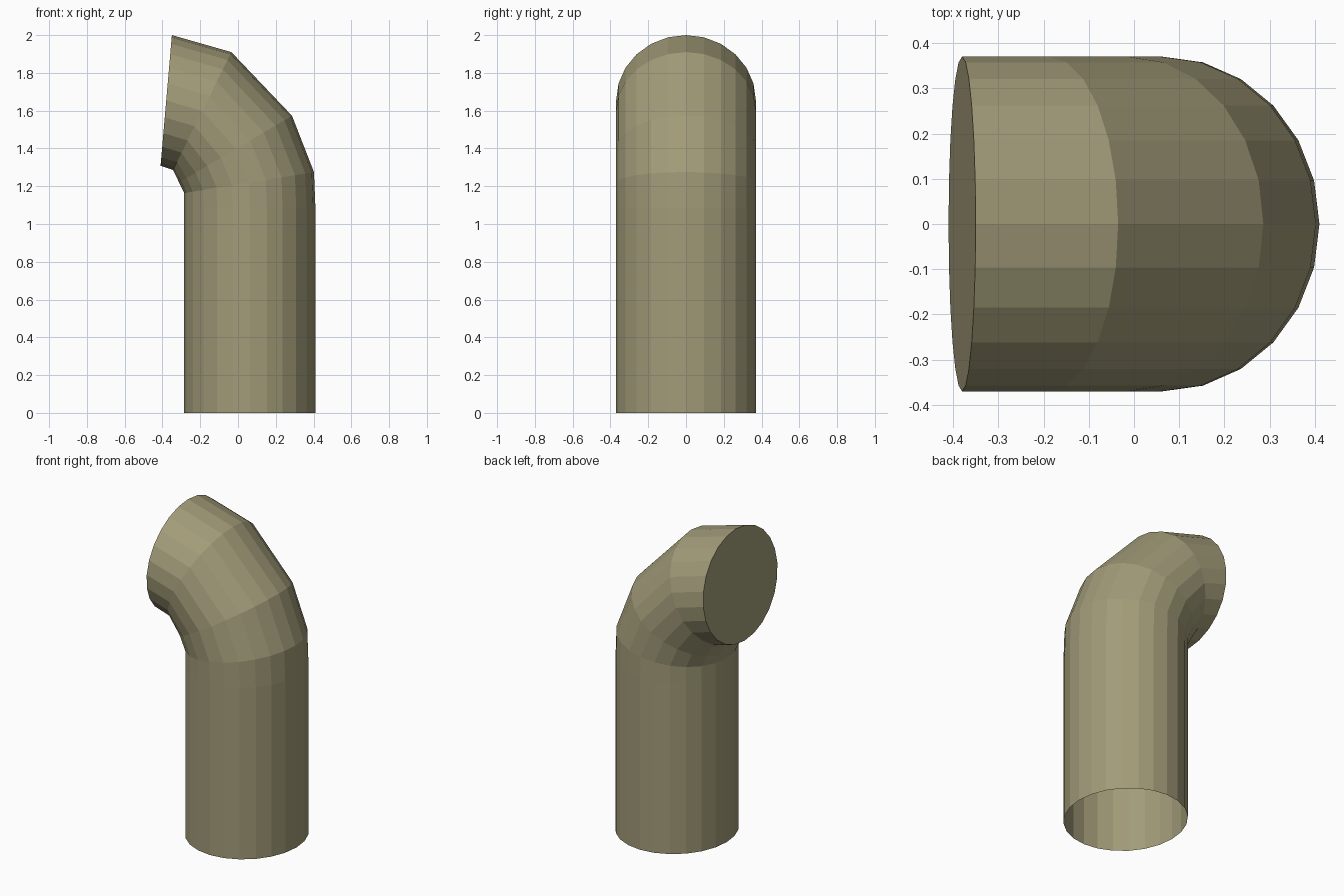
import bpy, bmesh, math

if "Cube" in bpy.data.objects:
    bpy.data.objects.remove(bpy.data.objects["Cube"])

SIDES = 24
HALF_DEPTH = 0.37

# Each ring of the bent pipe: (outer x, outer z, inner x, inner z)
RINGS = [
    (0.41, 0.0, -0.285, 0.0),
    (0.41, 1.085, -0.285, 1.085),
    (0.402, 1.275, -0.285, 1.164),
    (0.286, 1.573, -0.312, 1.22),
    (-0.035, 1.91, -0.344, 1.286),
    (-0.35, 2.0, -0.41, 1.308),
]

bm = bmesh.new()


def add_ring(ox, oz, ix, iz):
    """Ellipse spanning the outer and inner bend points."""
    verts = []
    for i in range(SIDES):
        a = 2 * math.pi * i / SIDES
        t = (1 + math.cos(a)) / 2
        verts.append(bm.verts.new((ix + (ox - ix) * t,
                                   HALF_DEPTH * math.sin(a),
                                   iz + (oz - iz) * t)))
    return verts


# Pipe wall
rings = [add_ring(*r) for r in RINGS]
for low, high in zip(rings, rings[1:]):
    for i in range(SIDES):
        j = (i + 1) % SIDES
        bm.faces.new((low[i], low[j], high[j], high[i]))

# Closed mouth; the foot stays open
bm.faces.new(rings[-1])

mesh = bpy.data.meshes.new("bent_pipe")
bm.to_mesh(mesh)
bm.free()
pipe = bpy.data.objects.new("bent_pipe", mesh)
bpy.context.collection.objects.link(pipe)

# Olive paint
mat = bpy.data.materials.new("olive")
mat.diffuse_color = (0.36, 0.33, 0.19, 1)
mat.use_nodes = True
mat.node_tree.nodes["Principled BSDF"].inputs["Base Color"].default_value = mat.diffuse_color
mesh.materials.append(mat)
